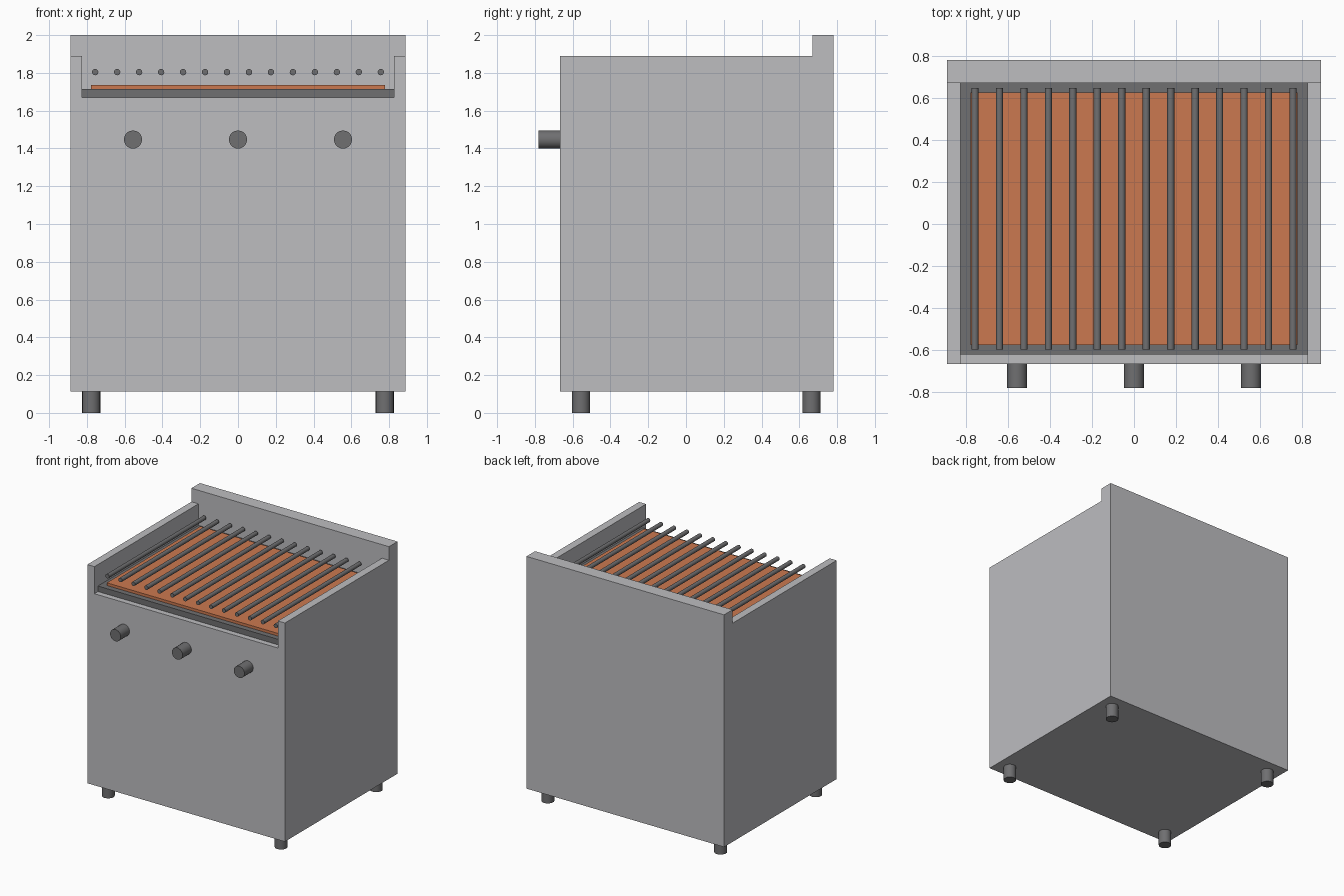
import bpy
import math
from mathutils import Vector

if "Cube" in bpy.data.objects:
    bpy.data.objects.remove(bpy.data.objects["Cube"])


def material(name, colour):
    mat = bpy.data.materials.new(name)
    mat.use_nodes = True
    mat.diffuse_color = (*colour, 1)
    mat.node_tree.nodes["Principled BSDF"].inputs["Base Color"].default_value = (*colour, 1)
    return mat


steel = material("light steel", (0.51, 0.51, 0.53))
iron = material("dark iron", (0.16, 0.16, 0.165))
ember = material("ember orange", (0.60, 0.19, 0.08))


def box(name, low, high, mat):
    """Box between two opposite corners."""
    low, high = Vector(low), Vector(high)
    bpy.ops.mesh.primitive_cube_add(size=1, location=(low + high) / 2)
    obj = bpy.context.object
    obj.name = name
    obj.scale = high - low
    bpy.ops.object.transform_apply(location=False, rotation=False, scale=True)
    obj.data.materials.append(mat)
    return obj


def rod(name, centre, radius, length, mat, along_y=False, sides=20):
    """Round rod, upright or running front to back."""
    bpy.ops.mesh.primitive_cylinder_add(
        vertices=sides, radius=radius, depth=length, location=centre,
        rotation=(math.pi / 2 if along_y else 0, 0, 0))
    obj = bpy.context.object
    obj.name = name
    obj.data.materials.append(mat)
    bpy.ops.object.shade_smooth_by_angle(angle=math.radians(40))
    return obj


HALF_W, INNER_W = 0.888, 0.825
FRONT, BACK, STEP = -0.666, 0.78, 0.67
FLOOR, LIP, RIM, TOP = 0.113, 1.67, 1.89, 2.0

# Cabinet: stepped side profile extruded across the width
profile = [(FRONT, FLOOR), (BACK, FLOOR), (BACK, TOP), (STEP, TOP), (STEP, RIM), (FRONT, RIM)]
n = len(profile)
verts = [(x, y, z) for x in (-HALF_W, HALF_W) for y, z in profile]
faces = [tuple(reversed(range(n))), tuple(range(n, 2 * n))]
faces += [(i, (i + 1) % n, (i + 1) % n + n, i + n) for i in range(n)]
mesh = bpy.data.meshes.new("cabinet")
mesh.from_pydata(verts, [], faces)
mesh.materials.append(steel)
cabinet = bpy.data.objects.new("cabinet", mesh)
bpy.context.collection.objects.link(cabinet)

# Open cooking well, cut through the top and front
cutter = box("well_cutter", (-INNER_W, -1, LIP), (INNER_W, STEP, 2.2), steel)
cutter.hide_render = True
cutter.hide_viewport = True
cutter.display_type = 'WIRE'
cut = cabinet.modifiers.new("well", 'BOOLEAN')
cut.operation = 'DIFFERENCE'
cut.solver = 'EXACT'
cut.object = cutter

# Tray and glowing bed
box("tray", (-INNER_W, -0.62, LIP), (INNER_W, STEP, 1.715), iron)
box("ember_bed", (-0.777, -0.575, 1.71), (0.777, 0.626, 1.737), ember)

# Grill bars
BARS = 14
for i in range(BARS):
    x = -0.756 + 1.512 * i / (BARS - 1)
    rod("grill_bar", (x, 0.025, 1.804), 0.017, 1.245, iron, along_y=True, sides=12)

# Control knobs
for x in (-0.556, 0, 0.556):
    rod("knob", (x, -0.722, 1.447), 0.048, 0.116, iron, along_y=True)

# Feet
for x in (-0.777, 0.777):
    for y in (-0.556, 0.664):
        rod("foot", (x, y, 0.0575), 0.048, 0.115, iron)
